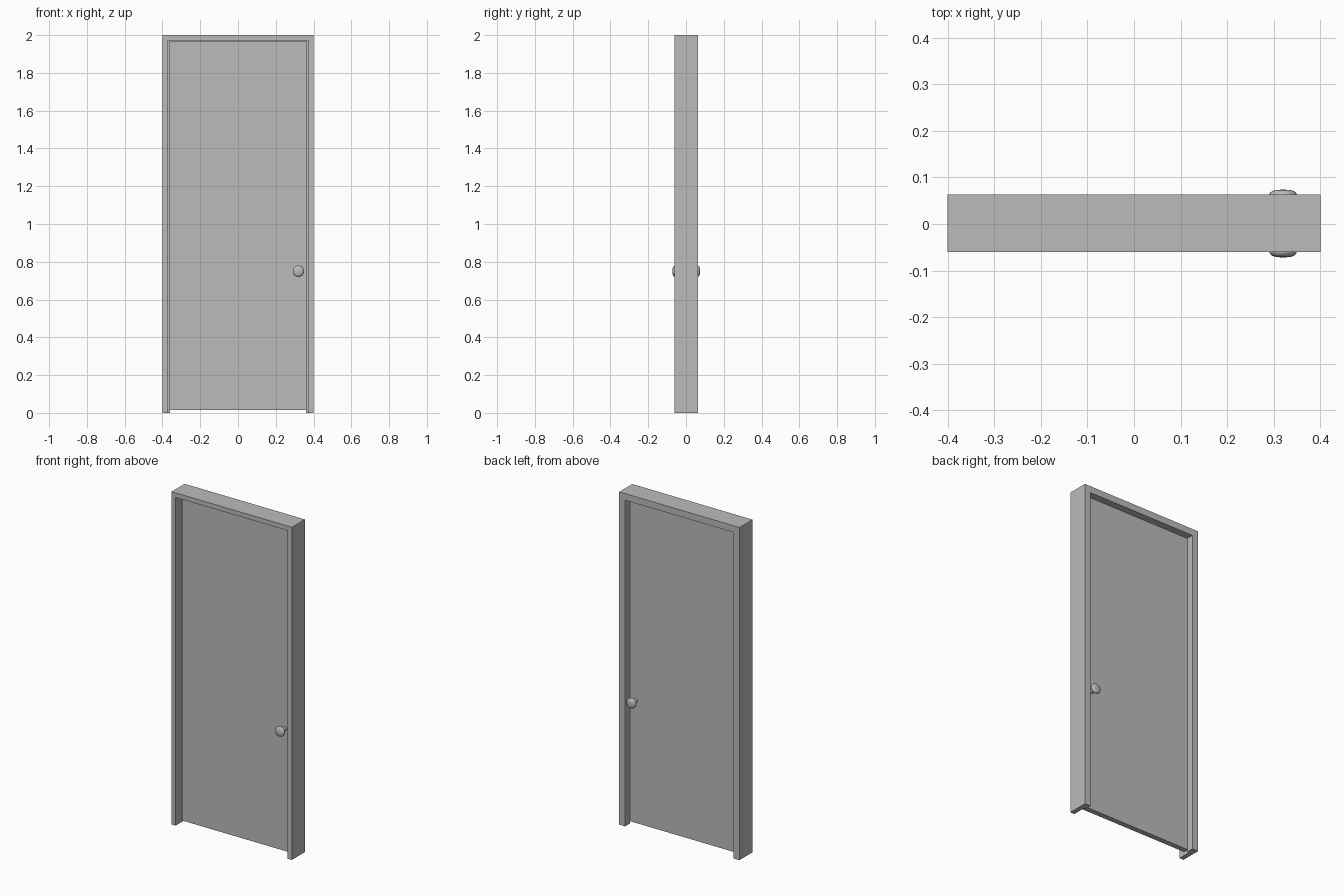
import bpy, bmesh, math
from mathutils import Matrix

cube = bpy.data.objects.get("Cube")
if cube:
    bpy.data.objects.remove(cube, do_unlink=True)

grey = bpy.data.materials.new("door_grey")
grey.use_nodes = True
COLOUR = (0.5, 0.5, 0.5, 1)
grey.diffuse_color = COLOUR
grey.node_tree.nodes["Principled BSDF"].inputs["Base Color"].default_value = COLOUR

W, H = 0.4, 2.0                   # frame half width and height
FRONT, STOP, BACK = -0.06, 0.02, 0.0635


def add_object(name, bm):
    bmesh.ops.recalc_face_normals(bm, faces=bm.faces)
    mesh = bpy.data.meshes.new(name)
    bm.to_mesh(mesh)
    bm.free()
    mesh.materials.append(grey)
    obj = bpy.data.objects.new(name, mesh)
    bpy.context.collection.objects.link(obj)
    return obj


def extrude_outline(name, points, y0, y1):
    """Extrude an x-z outline along y."""
    bm = bmesh.new()
    face = bm.faces.new([bm.verts.new((x, y0, z)) for x, z in points])
    new = bmesh.ops.extrude_face_region(bm, geom=[face])["geom"]
    verts = [v for v in new if isinstance(v, bmesh.types.BMVert)]
    bmesh.ops.translate(bm, verts=verts, vec=(0, y1 - y0, 0))
    return add_object(name, bm)


def arch(t):
    """Outline of two jambs and a head, t thick."""
    a = W - t
    return [(-W, 0), (-a, 0), (-a, H - t), (a, H - t), (a, 0), (W, 0), (W, H), (-W, H)]


# Rebated frame: wide opening in front, narrower stop behind the door
extrude_outline("frame_front", arch(0.028), FRONT, STOP)
extrude_outline("frame_stop", arch(0.04), STOP, BACK)

# Door leaf
D = 0.363
extrude_outline("door_panel", [(-D, 0.015), (D, 0.015), (D, 1.967), (-D, 1.967)],
                -0.012, STOP)

# Turned knobs: (radius, distance from the door face)
profile = [(0.012, 0), (0.012, 0.026), (0.022, 0.03), (0.029, 0.037),
           (0.03, 0.043), (0.028, 0.048), (0.023, 0.052), (0.014, 0.054), (0, 0.055)]


def knob(name, y, side, reach):
    bm = bmesh.new()
    verts = [bm.verts.new((r, side * d * reach / 0.055, 0)) for r, d in profile]
    edges = [bm.edges.new(pair) for pair in zip(verts, verts[1:])]
    bmesh.ops.spin(bm, geom=verts + edges, cent=(0, 0, 0), axis=(0, 1, 0),
                   angle=math.tau, steps=24)
    bmesh.ops.remove_doubles(bm, verts=bm.verts, dist=0.0001)
    bmesh.ops.transform(bm, matrix=Matrix.Translation((0.32, y, 0.75)), verts=bm.verts)
    obj = add_object(name, bm)
    bpy.ops.object.select_all(action="DESELECT")
    obj.select_set(True)
    bpy.context.view_layer.objects.active = obj
    bpy.ops.object.shade_smooth_by_angle(angle=math.radians(40))


knob("front_knob", -0.012, -1, 0.06)
knob("back_knob", STOP, 1, 0.054)
